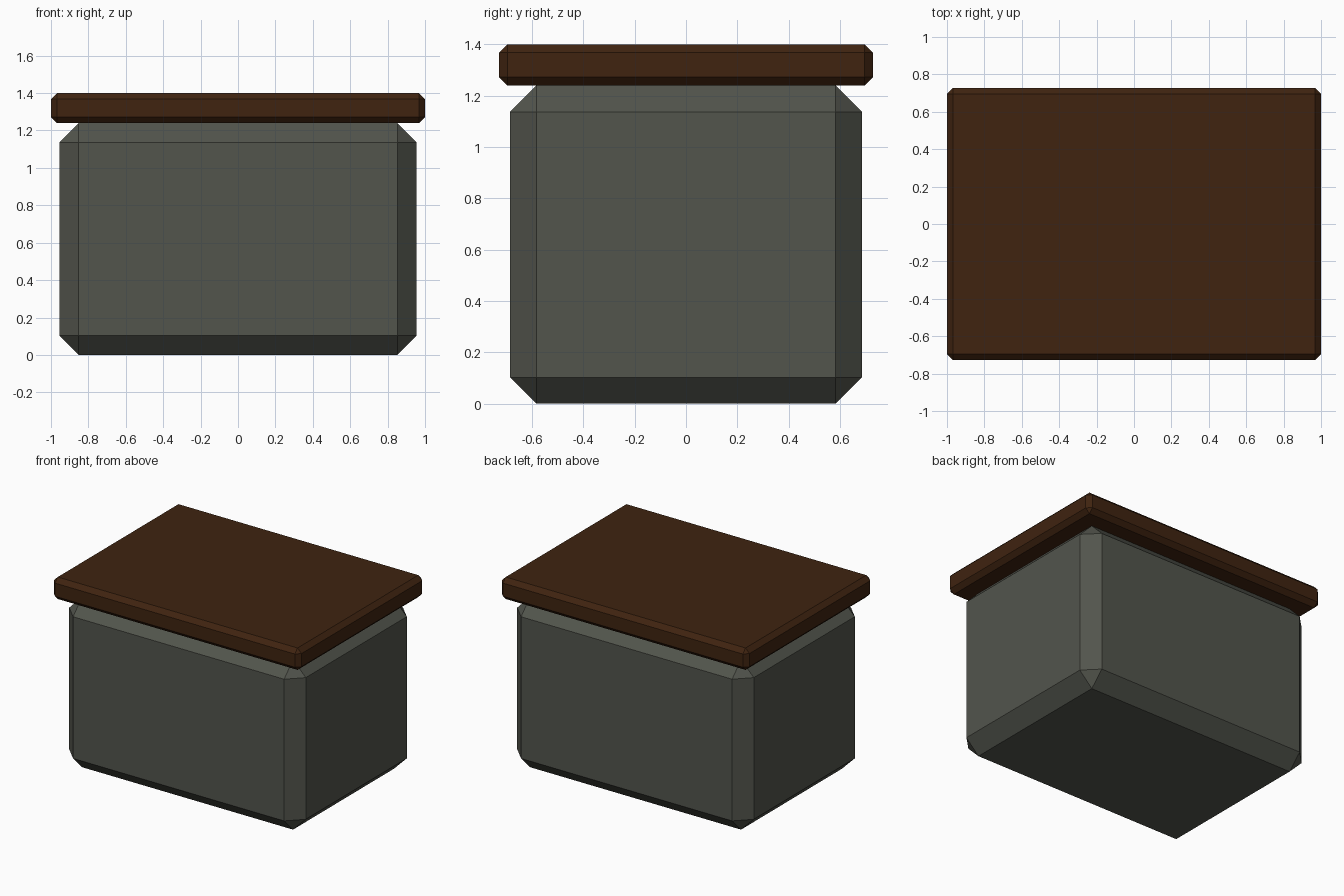
import bpy

if "Cube" in bpy.data.objects:
    bpy.data.objects.remove(bpy.data.objects["Cube"])


def material(name, rgb):
    m = bpy.data.materials.new(name)
    m.diffuse_color = (*rgb, 1)
    m.use_nodes = True
    m.node_tree.nodes["Principled BSDF"].inputs["Base Color"].default_value = m.diffuse_color
    return m


def chamfered_box(name, size, z_bottom, chamfer, mat):
    bpy.ops.mesh.primitive_cube_add(size=1, location=(0, 0, z_bottom + size[2] / 2))
    ob = bpy.context.object
    ob.name = name
    ob.scale = size
    bpy.ops.object.transform_apply(location=False, rotation=False, scale=True)
    bevel = ob.modifiers.new("chamfer", 'BEVEL')
    bevel.width = chamfer
    bevel.segments = 1
    bevel.limit_method = 'NONE'
    ob.data.materials.append(mat)
    return ob


stone = material("grey green stone", (0.085, 0.09, 0.073))
wood = material("dark brown wood", (0.05, 0.017, 0.005))

# Heavy body block with wide chamfers
chamfered_box("body", (1.91, 1.37, 1.24), 0.0, 0.103, stone)
# Overhanging top slab with narrow chamfers
chamfered_box("top_slab", (2.0, 1.456, 0.16), 1.24, 0.032, wood)
